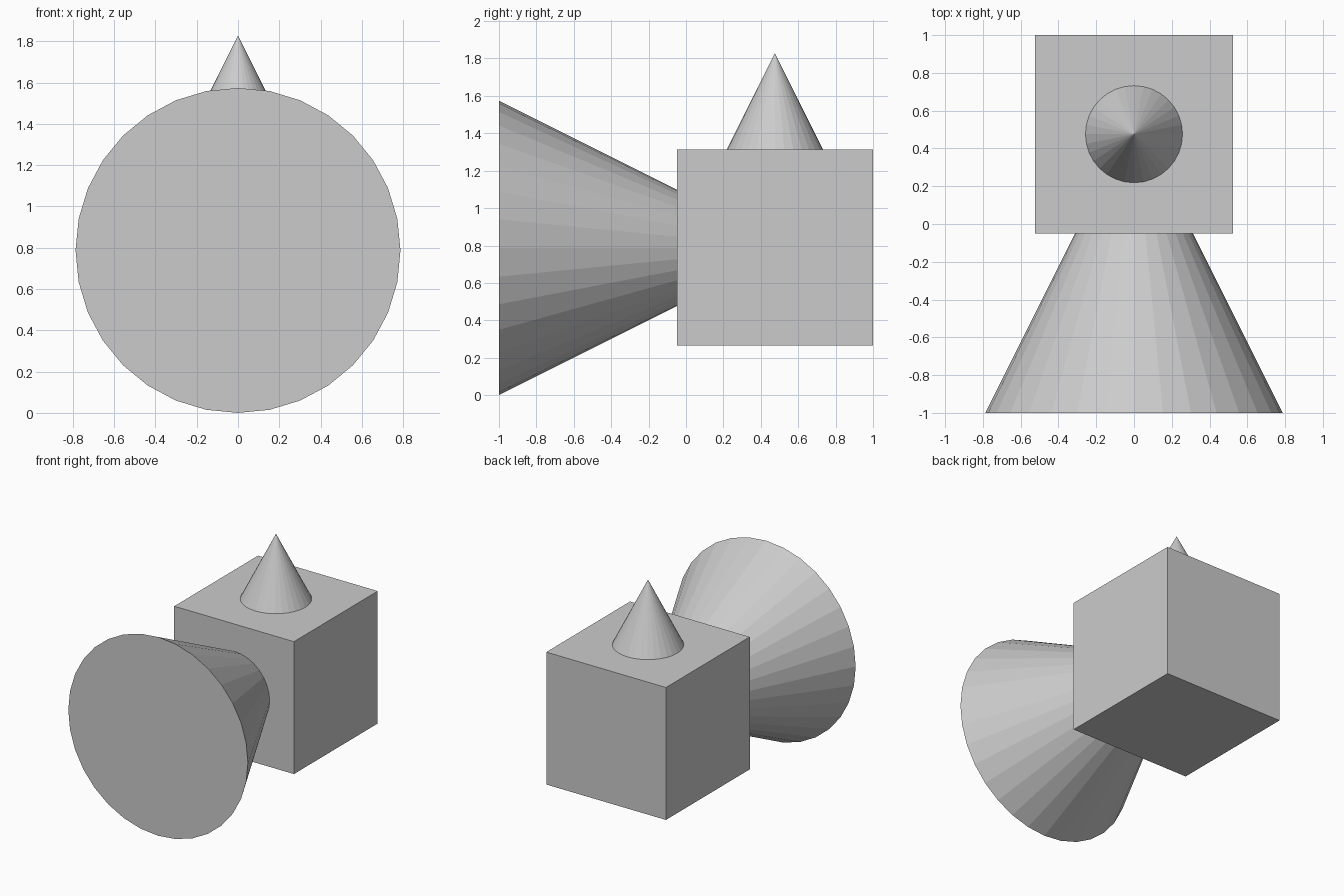
import bpy
import math

if "Cube" in bpy.data.objects:
    bpy.data.objects.remove(bpy.data.objects["Cube"])

MID_Z = 0.787    # shared height of the body and horn axis
BODY = 1.049     # cube edge length
BODY_Y = 1 - BODY / 2


def cone(name, radius, depth, location, rotation=(0, 0, 0)):
    bpy.ops.mesh.primitive_cone_add(vertices=32, radius1=radius, radius2=0, depth=depth,
                                    location=location, rotation=rotation)
    bpy.context.object.name = name


# Cube body
bpy.ops.mesh.primitive_cube_add(size=BODY, location=(0, BODY_Y, MID_Z + 0.003))
bpy.context.object.name = "body"

# Large cone facing forward, its tip buried in the body
cone("front_horn", MID_Z, 2 * MID_Z, (0, -1 + MID_Z, MID_Z), (-math.pi / 2, 0, 0))

# Small spike standing on the body
top = MID_Z + 0.003 + BODY / 2
cone("top_spike", 0.257, 0.514, (0, BODY_Y, top + 0.257))
